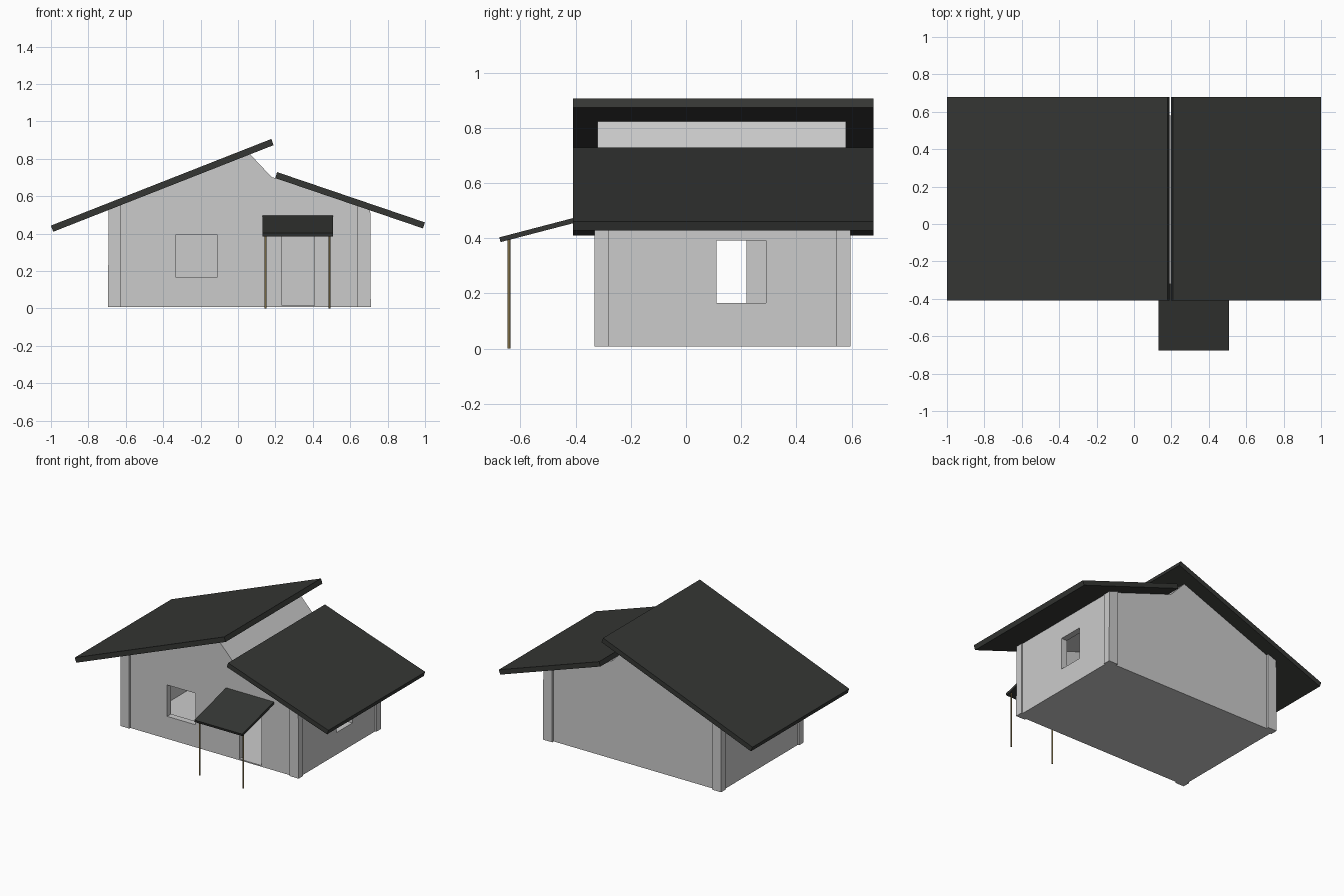
import bpy, bmesh

if "Cube" in bpy.data.objects:
    bpy.data.objects.remove(bpy.data.objects["Cube"])


def material(name, rgb):
    m = bpy.data.materials.new(name)
    m.diffuse_color = (*rgb, 1)
    m.use_nodes = True
    m.node_tree.nodes["Principled BSDF"].inputs["Base Color"].default_value = m.diffuse_color
    return m


ROOF = material("dark_roof", (0.035, 0.037, 0.034))
WOOD = material("post_wood", (0.2, 0.15, 0.06))


def prism(name, profile, a, b, axis="y", mat=None):
    """Extrude a 2D profile from a to b: (x, z) along y, or (y, z) along x."""
    bm = bmesh.new()
    place = (lambda p, t: (p[0], t, p[1])) if axis == "y" else (lambda p, t: (t, p[0], p[1]))
    ends = [[bm.verts.new(place(p, t)) for p in profile] for t in (a, b)]
    bm.faces.new(ends[0])
    bm.faces.new(ends[1])
    n = len(profile)
    for i in range(n):
        j = (i + 1) % n
        bm.faces.new((ends[0][i], ends[0][j], ends[1][j], ends[1][i]))
    bmesh.ops.recalc_face_normals(bm, faces=bm.faces)
    me = bpy.data.meshes.new(name)
    bm.to_mesh(me)
    bm.free()
    ob = bpy.data.objects.new(name, me)
    bpy.context.collection.objects.link(ob)
    if mat:
        me.materials.append(mat)
    return ob


def box(name, x0, x1, y0, y1, z0, z1, mat=None):
    return prism(name, [(x0, z0), (x1, z0), (x1, z1), (x0, z1)], y0, y1, "y", mat)


def cut(target, cutter):
    mod = target.modifiers.new("cut", "BOOLEAN")
    mod.operation = "DIFFERENCE"
    mod.solver = "EXACT"
    mod.object = cutter
    bpy.context.view_layer.objects.active = target
    bpy.ops.object.modifier_apply(modifier=mod.name)
    bpy.data.objects.remove(cutter)


# House shell: stepped gable profile, hollowed out
house = prism("house_walls", [(-0.685, 0.008), (0.7, 0.008), (0.7, 0.528), (0.2, 0.697),
                              (0.18, 0.702), (0.065, 0.824), (-0.685, 0.531)], -0.32, 0.58)
cut(house, prism("room", [(-0.64, 0.016), (0.655, 0.016), (0.655, 0.495), (0.16, 0.66),
                          (0.055, 0.772), (-0.64, 0.5)], -0.275, 0.535))

# Openings: front window, doorway, one window in each side wall
cut(house, box("front_window", -0.335, -0.11, -0.4, -0.2, 0.168, 0.392))
cut(house, box("doorway", 0.235, 0.41, -0.4, -0.2, 0.0165, 0.39))
cut(house, box("right_window", 0.6, 0.8, 0.11, 0.29, 0.165, 0.392))
cut(house, box("left_window", -0.8, -0.6, 0.04, 0.22, 0.165, 0.392))

# Corner pilasters with tops following the roof slope
for side, prof in (("left", [(-0.695, 0.008), (-0.625, 0.008), (-0.625, 0.555), (-0.692, 0.528)]),
                   ("right", [(0.637, 0.008), (0.71, 0.008), (0.707, 0.526), (0.637, 0.549)])):
    for end, y0, y1 in (("front", -0.332, -0.28), ("back", 0.545, 0.597)):
        prism(f"{end}_{side}_pilaster", prof, y0, y1)

# Two roof slabs at different heights
prism("left_roof", [(-0.988, 0.41), (0.19, 0.873), (0.178, 0.906), (-1.0, 0.443)],
      -0.41, 0.68, "y", ROOF)
prism("right_roof", [(0.199, 0.697), (0.989, 0.428), (1.0, 0.46), (0.209, 0.729)],
      -0.41, 0.68, "y", ROOF)

# Porch canopy and its posts
prism("porch_canopy", [(-0.672, 0.386), (-0.302, 0.482), (-0.306, 0.5), (-0.677, 0.403)],
      0.13, 0.507, "x", ROOF)
for side, x in (("left", 0.147), ("right", 0.49)):
    bpy.ops.mesh.primitive_cylinder_add(vertices=12, radius=0.005, depth=0.395,
                                        location=(x, -0.642, 0.1975))
    post = bpy.context.object
    post.name = f"{side}_porch_post"
    post.data.materials.append(WOOD)
